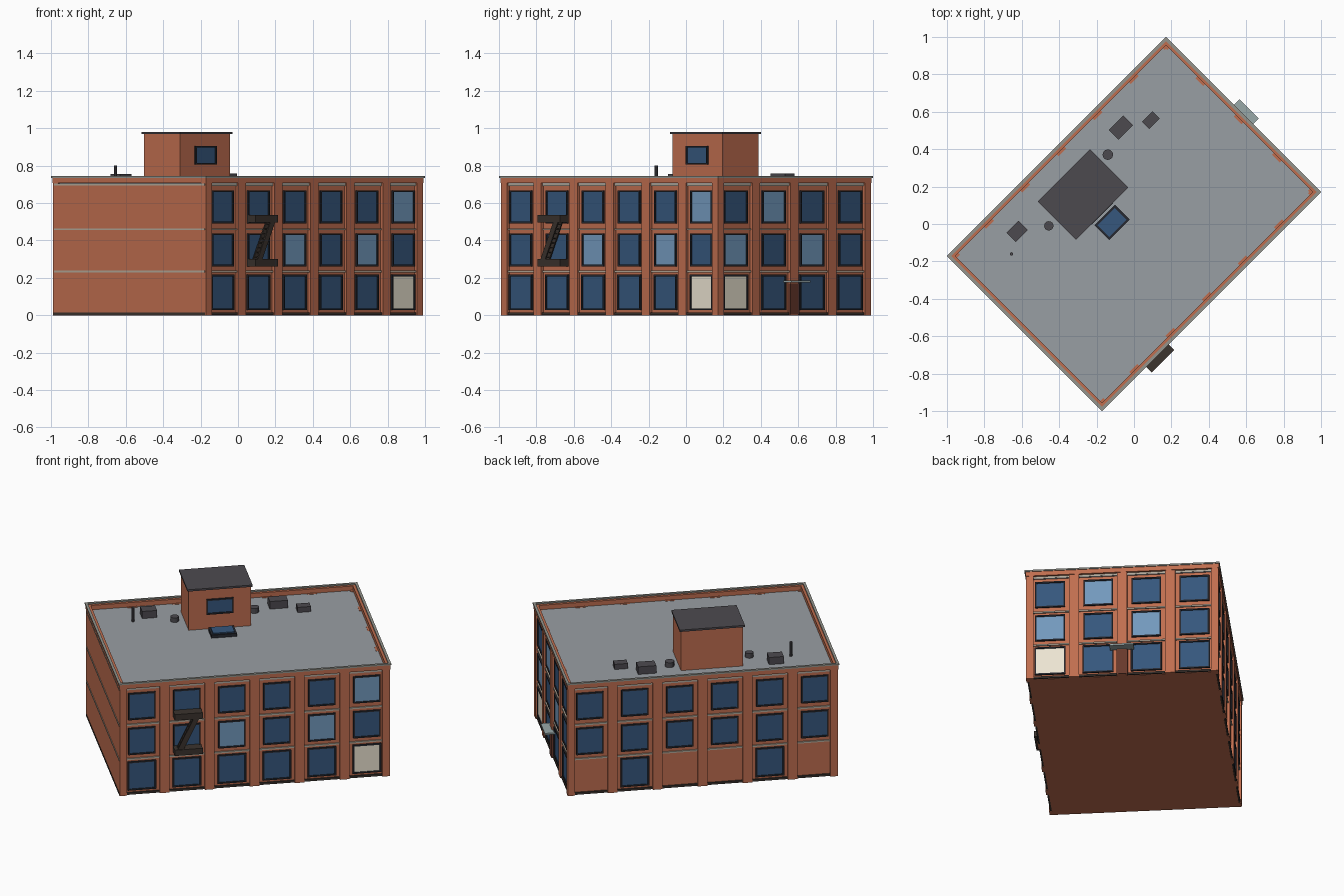
import bpy, bmesh, math
from mathutils import Matrix, Vector

if "Cube" in bpy.data.objects:
    bpy.data.objects.remove(bpy.data.objects["Cube"])

TURN = Matrix.Rotation(math.radians(45), 4, 'Z')   # whole building stands at 45 degrees
A, B = 0.82, 0.578                                 # half length / half depth of the walls
RECESS = 0.017                                     # bay panels sit behind the pilasters
parts = {}


def lin(c):
    return c / 12.92 if c <= 0.04045 else ((c + 0.055) / 1.055) ** 2.4


COLOURS = {
    'brick': (0.75, 0.43, 0.31), 'trim': (0.70, 0.66, 0.60), 'coping': (0.58, 0.58, 0.55),
    'roof': (0.60, 0.62, 0.64), 'dark': (0.23, 0.20, 0.18), 'frame': (0.15, 0.16, 0.19),
    'glass': (0.21, 0.34, 0.49), 'glass_pale': (0.45, 0.60, 0.74), 'glass_lit': (0.92, 0.89, 0.82),
    'metal': (0.30, 0.29, 0.31), 'door': (0.40, 0.22, 0.17), 'canopy': (0.60, 0.66, 0.66),
}
mats = {}
for key, rgb in COLOURS.items():
    mats[key] = bpy.data.materials.new(key)
    mats[key].diffuse_color = (*[lin(c) for c in rgb], 1)


def part(name, colour):
    if name not in parts:
        parts[name] = (bmesh.new(), colour)
    return parts[name][0]


def box(name, colour, x0, x1, y0, y1, z0, z1, M=Matrix()):
    centre = Vector(((x0 + x1) / 2, (y0 + y1) / 2, (z0 + z1) / 2))
    size = Matrix.Diagonal((x1 - x0, y1 - y0, z1 - z0, 1))
    bmesh.ops.create_cube(part(name, colour), size=1,
                          matrix=TURN @ M @ Matrix.Translation(centre) @ size)


def cylinder(name, colour, x, y, r, z0, z1, sides=16):
    bmesh.ops.create_cone(part(name, colour), cap_ends=True, segments=sides, radius1=r, radius2=r,
                          depth=z1 - z0,
                          matrix=TURN @ Matrix.Translation((x, y, (z0 + z1) / 2)))


def ring(name, colour, a, b, t, z0, z1):
    for s in (-1, 1):
        box(name, colour, -a, a, *sorted((s * b, s * (b - t))), z0, z1)
        box(name, colour, *sorted((s * a, s * (a - t))), -b + t, b - t, z0, z1)


def window(M, s, w, z0, z1, glass):
    # raised dark frame with the pane set back in it; wall plane is y = 0, outside is -y
    h, f = w / 2, 0.009
    for x0, x1, a, b in ((s - h, s - h + f, z0, z1), (s + h - f, s + h, z0, z1),
                         (s - h + f, s + h - f, z0, z0 + f), (s - h + f, s + h - f, z1 - f, z1)):
        box('window_frames', 'frame', x0, x1, -0.010, 0.01, a, b, M)
    box('window_' + glass, glass, s - h + f, s + h - f, -0.004, 0.01, z0 + f, z1 - f, M)


# Main block, plinth and string courses
box('main_walls', 'brick', -A, A - RECESS, -B + RECESS, B - RECESS, 0, 0.70)
box('plinth', 'dark', -A - 0.002, A - 0.006, -B + 0.006, B - 0.006, 0.002, 0.015)
for z0, z1 in ((0.229, 0.239), (0.455, 0.465), (0.693, 0.705)):
    box('string_courses', 'trim', -A - 0.004, A - 0.009, -B + 0.009, B - 0.009, z0, z1)

# Roof deck, parapet and coping
box('roof_deck', 'roof', -A + 0.01, A - 0.01, -B + 0.01, B - 0.01, 0.69, 0.708)
ring('parapet', 'brick', A + 0.003, B + 0.003, 0.027, 0.706, 0.737)
ring('coping', 'coping', A + 0.008, B + 0.008, 0.016, 0.735, 0.745)

# Three windowed walls: angle, half width, bays, window width, special panes, blank bays
FLOORS = ((0.028, 0.217), (0.262, 0.438), (0.492, 0.668))
WALLS = (
    (0, A, B, 6, 0.165, {(2, 5): 'glass_pale', (1, 2): 'glass_pale', (1, 4): 'glass_pale',
                         (0, 5): 'glass_lit'}, ()),
    (90, B, A, 4, 0.178, {(2, 1): 'glass_pale', (1, 0): 'glass_pale', (1, 2): 'glass_pale',
                          (0, 0): 'glass_lit'}, ()),
    (180, A, B, 6, 0.165, {}, ((0, 0), (0, 2), (0, 3), (0, 5))),
)
for angle, half, out, bays, width, panes, blank in WALLS:
    M = Matrix.Rotation(math.radians(angle), 4, 'Z') @ Matrix.Translation((0, -out + RECESS, 0))
    pitch = 2 * half / bays
    for i in range(bays + 1):
        s = -half + i * pitch
        x0 = max(s - 0.03, -half) if i < bays else half - 0.045
        x1 = min(s + 0.03, half) if i > 0 else -half + 0.045
        box('pilasters', 'brick', x0, x1, -RECESS, 0.02, 0, 0.71, M)
    for level, (z0, z1) in enumerate(FLOORS):
        for i in range(bays):
            if (level, i) not in blank:
                window(M, -half + (i + 0.5) * pitch, width + (0.008 if level == 0 else 0),
                       z0, z1, panes.get((level, i), 'glass'))

# Entrance on the short wall
box('entrance_door', 'door', A - 0.01, A + 0.004, -0.034, 0.034, 0.003, 0.17)
box('entrance_canopy', 'canopy', A - 0.01, A + 0.05, -0.072, 0.072, 0.175, 0.186)

# Fire escape on the long front wall
for z0, z1 in ((0.262, 0.300), (0.495, 0.535)):
    box('fire_escape_landings', 'dark', -0.495, -0.325, -0.629, -0.565, z0, z1)
lower, upper = Vector((-0.465, 0, 0.285)), Vector((-0.355, 0, 0.512))
run = upper - lower
for y in (-0.621, -0.589):
    slope = (Matrix.Translation((lower + upper) / 2 + Vector((0, y, 0)))
             @ Matrix.Rotation(math.atan2(run.x, run.z), 4, 'Y'))
    box('fire_escape_stair', 'dark', -0.016, 0.016, -0.004, 0.004, -run.length / 2, run.length / 2, slope)
for k in range(1, 9):
    p = lower + run * k / 9
    box('fire_escape_stair', 'dark', p.x - 0.014, p.x + 0.014, -0.619, -0.591, p.z - 0.002, p.z + 0.002)

# Rooftop stair house with its slab roof and window
box('stair_house', 'brick', -0.27, 0.108, 0.168, 0.44, 0.70, 0.97)
box('stair_house_roof', 'metal', -0.279, 0.117, 0.159, 0.449, 0.968, 0.98)
window(Matrix.Translation((0, 0.168, 0)), -0.081, 0.163, 0.805, 0.905, 'glass')

# Skylight
box('skylight_curb', 'frame', -0.155, 0.0, 0.033, 0.145, 0.70, 0.728)
box('skylight_glass', 'glass', -0.143, -0.012, 0.045, 0.133, 0.72, 0.735)

# Rooftop units, vents and pipe
for x, y, w, d, top in ((0.315, 0.414, 0.11, 0.072, 0.758), (0.456, 0.329, 0.08, 0.055, 0.742),
                        (-0.47, 0.414, 0.09, 0.07, 0.755)):
    box('rooftop_units', 'metal', x - w / 2, x + w / 2, y - d / 2, y + d / 2, 0.70, top)
cylinder('roof_vents', 'metal', 0.163, 0.361, 0.028, 0.70, 0.74)
cylinder('roof_vents', 'metal', -0.329, 0.315, 0.025, 0.70, 0.738)
cylinder('vent_pipe', 'metal', -0.576, 0.35, 0.009, 0.70, 0.802, 10)

# Turn every collected part into an object
for name, (bm, colour) in parts.items():
    mesh = bpy.data.meshes.new(name)
    bm.to_mesh(mesh)
    bm.free()
    mesh.materials.append(mats[colour])
    bpy.context.collection.objects.link(bpy.data.objects.new(name, mesh))

for m in bpy.data.materials:
    if m.users and not m.is_grease_pencil:
        m.use_nodes = True
        m.node_tree.nodes["Principled BSDF"].inputs["Base Color"].default_value = m.diffuse_color
